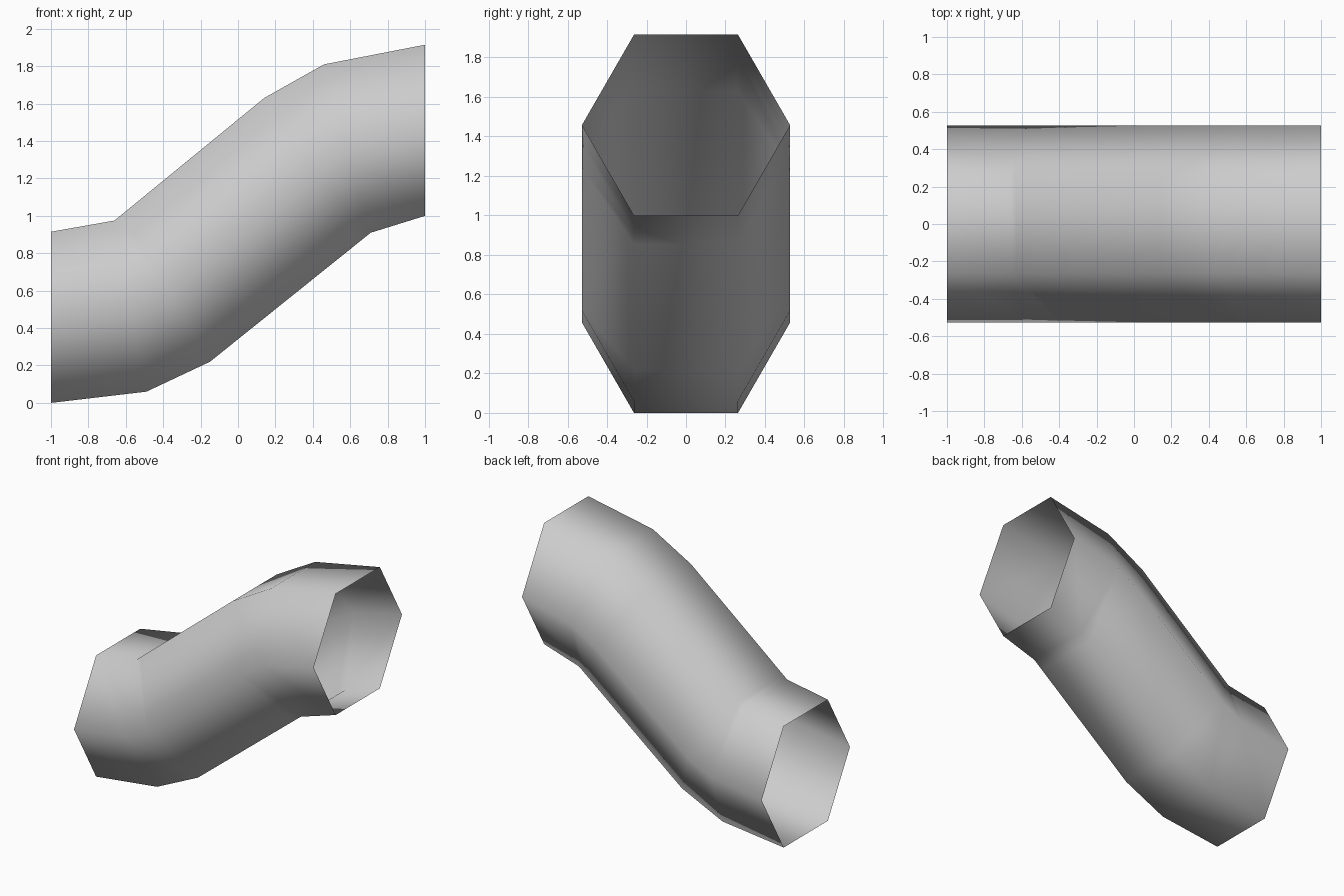
import bpy
import bmesh
from mathutils import Vector

cube = bpy.data.objects.get("Cube")
if cube:
    bpy.data.objects.remove(cube, do_unlink=True)

# Plain grey material
grey = bpy.data.materials.new("light_grey")
grey.use_nodes = True
colour = (0.6, 0.6, 0.6, 1)
grey.diffuse_color = colour
grey.node_tree.nodes["Principled BSDF"].inputs["Base Color"].default_value = colour

# Each ring: bottom (x, z) and top (x, z) of the hexagonal section
RINGS = [
    ((-1, 0), (-1, 0.915)),
    ((-0.49, 0.06), (-0.66, 0.975)),
    ((-0.15, 0.22), (-0.63, 1.0)),
    ((0.64, 0.854), (0.14, 1.63)),
    ((0.71, 0.91), (0.46, 1.81)),
    ((1, 1.0), (1, 1.915)),
]
HALF = 0.527
# Hexagon corners: (width fraction, height fraction)
HEXAGON = [(-0.5, 0), (0.5, 0), (1, 0.5), (0.5, 1), (-0.5, 1), (-1, 0.5)]


def add_ring(bm, bottom, top):
    low = Vector((bottom[0], 0, bottom[1]))
    high = Vector((top[0], 0, top[1]))
    return [bm.verts.new(low.lerp(high, h) + Vector((0, w * HALF, 0)))
            for w, h in HEXAGON]


# Open-ended double-bend pipe, skinned ring to ring
bm = bmesh.new()
rings = [add_ring(bm, *r) for r in RINGS]
for a, b in zip(rings, rings[1:]):
    for i in range(len(HEXAGON)):
        j = (i + 1) % len(HEXAGON)
        bm.faces.new((a[i], b[i], b[j], a[j])).smooth = True
bmesh.ops.recalc_face_normals(bm, faces=bm.faces)

# Make sure the skin faces outward
bm.normal_update()
upper = max(bm.faces, key=lambda f: f.calc_center_median().z)
if upper.normal.z < 0:
    bmesh.ops.reverse_faces(bm, faces=bm.faces)

mesh = bpy.data.meshes.new("bent_pipe")
bm.to_mesh(mesh)
bm.free()
mesh.materials.append(grey)
pipe = bpy.data.objects.new("bent_pipe", mesh)
bpy.context.collection.objects.link(pipe)
